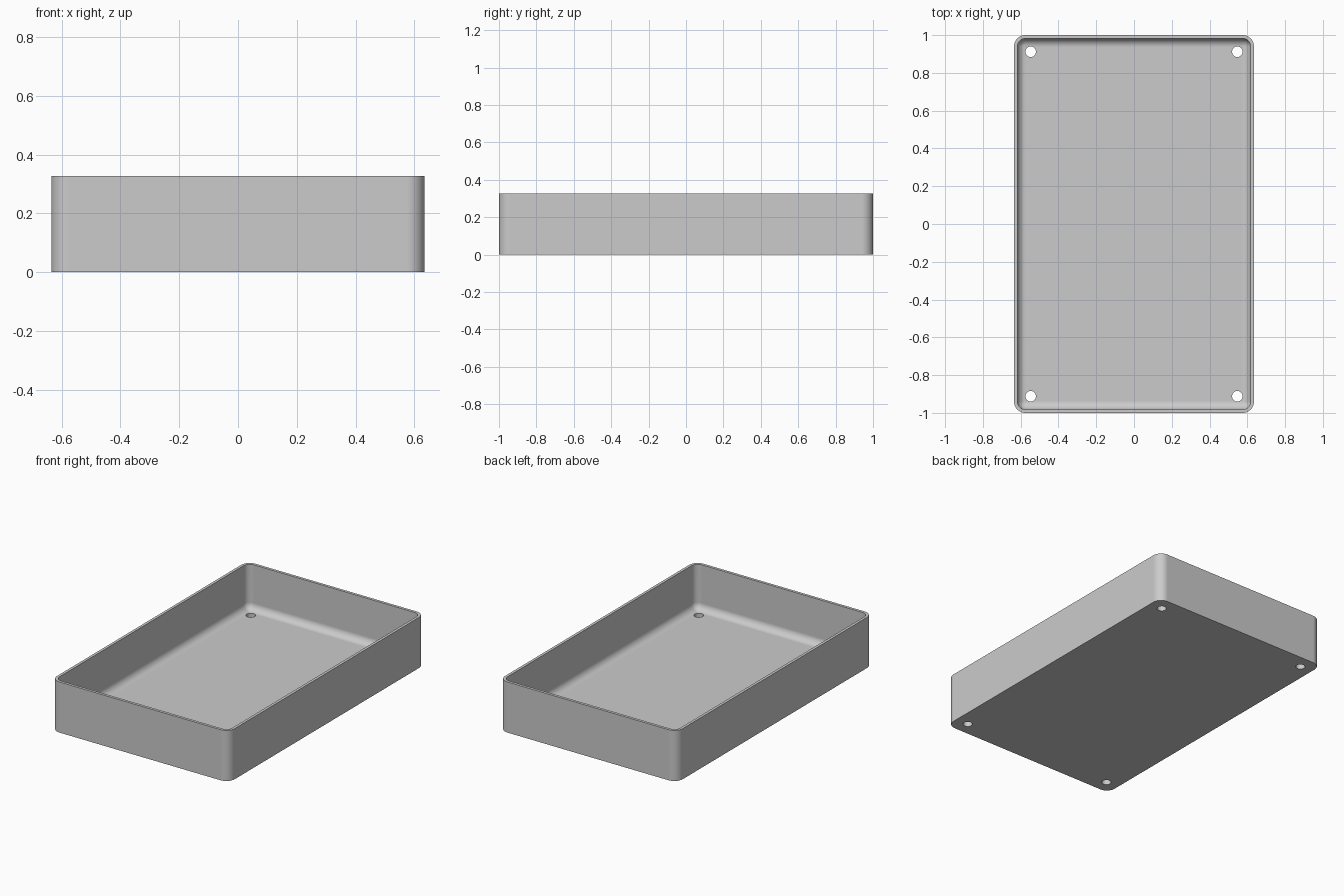
import bpy, bmesh
from math import pi, sin, cos

cube = bpy.data.objects.get("Cube")
if cube:
    bpy.data.objects.remove(cube, do_unlink=True)

HALF_X, HALF_Y, HEIGHT = 0.635, 1.0, 0.327
CORNER, WALL, FLOOR, FILLET = 0.06, 0.018, 0.035, 0.045
HOLE_X, HOLE_Y, HOLE_R = 0.547, 0.912, 0.028
STEPS = 10

grey = bpy.data.materials.new("light_grey")
grey.use_nodes = True
colour = (0.6, 0.6, 0.6, 1)
grey.diffuse_color = colour
grey.node_tree.nodes["Principled BSDF"].inputs["Base Color"].default_value = colour


def add_ring(bm, inset, z):
    """Rounded rectangle, pulled in from the outer wall by inset."""
    radius = max(CORNER - inset, 0.012)
    cx, cy = HALF_X - inset - radius, HALF_Y - inset - radius
    ring = []
    for quarter, (sx, sy) in enumerate([(1, 1), (-1, 1), (-1, -1), (1, -1)]):
        for i in range(STEPS + 1):
            a = (quarter + i / STEPS) * pi / 2
            ring.append(bm.verts.new((sx * cx + radius * cos(a),
                                      sy * cy + radius * sin(a), z)))
    return ring


# Tray shell: outer wall, rim, inner wall, then the fillet down to the floor
profile = [(0, 0), (0, HEIGHT), (WALL, HEIGHT)]
for i in range(STEPS + 1):
    a = i / STEPS * pi / 2
    profile.append((WALL + FILLET * (1 - cos(a)), FLOOR + FILLET * (1 - sin(a))))

bm = bmesh.new()
rings = [add_ring(bm, inset, z) for inset, z in profile]
for low, high in zip(rings, rings[1:]):
    for i in range(len(low)):
        j = (i + 1) % len(low)
        bm.faces.new((low[i], low[j], high[j], high[i]))
bm.faces.new(list(reversed(rings[0])))
bm.faces.new(rings[-1])
bmesh.ops.recalc_face_normals(bm, faces=bm.faces)
mesh = bpy.data.meshes.new("tray")
bm.to_mesh(mesh)
bm.free()
mesh.materials.append(grey)
tray = bpy.data.objects.new("tray", mesh)
bpy.context.collection.objects.link(tray)

# Screw holes through the floor corners
bpy.ops.object.select_all(action="DESELECT")
bpy.context.view_layer.objects.active = tray
tray.select_set(True)
for sx in (-1, 1):
    for sy in (-1, 1):
        bm = bmesh.new()
        bmesh.ops.create_cone(bm, cap_ends=True, segments=32, radius1=HOLE_R,
                              radius2=HOLE_R, depth=4 * FLOOR)
        bmesh.ops.translate(bm, verts=bm.verts, vec=(sx * HOLE_X, sy * HOLE_Y, 0))
        cut_mesh = bpy.data.meshes.new("hole_cutter")
        bm.to_mesh(cut_mesh)
        bm.free()
        cut_mesh.materials.append(grey)
        cutter = bpy.data.objects.new("hole_cutter", cut_mesh)
        cutter.hide_render = True
        bpy.context.collection.objects.link(cutter)
        cut = tray.modifiers.new("hole", "BOOLEAN")
        cut.operation = "DIFFERENCE"
        cut.solver = "EXACT"
        cut.object = cutter
        bpy.ops.object.modifier_apply(modifier=cut.name)
        bpy.data.objects.remove(cutter, do_unlink=True)

# Smooth corners and fillet, crisp rim and hole edges
bpy.ops.object.shade_smooth_by_angle(angle=pi / 6)
weighted = tray.modifiers.new("weighted_normals", "WEIGHTED_NORMAL")
weighted.keep_sharp = True
